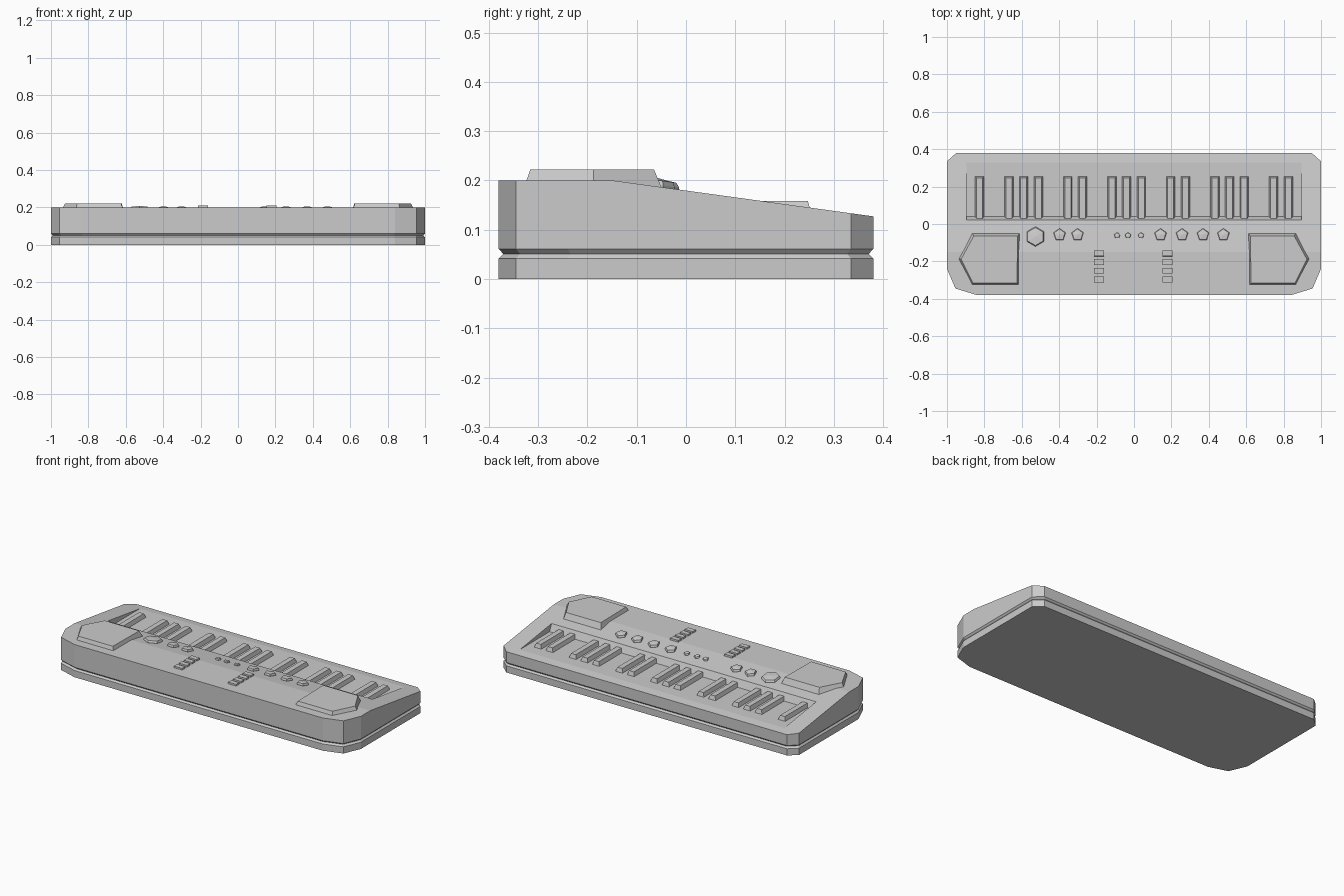
import bpy, bmesh, math

if "Cube" in bpy.data.objects:
    bpy.data.objects.remove(bpy.data.objects["Cube"])

SLOPE = 0.073 / 0.53


def deck(y):
    return 0.2 - max(0.0, y + 0.15) * SLOPE


def finish(name, bm):
    bmesh.ops.recalc_face_normals(bm, faces=bm.faces[:])
    me = bpy.data.meshes.new(name)
    bm.to_mesh(me)
    bm.free()
    ob = bpy.data.objects.new(name, me)
    bpy.context.collection.objects.link(ob)
    return ob


def loft(bm, rings, cap_top=True):
    """Join point rings with quads, capping the ends."""
    loops = [[bm.verts.new(p) for p in r] for r in rings]
    n = len(loops[0])
    for a, b in zip(loops, loops[1:]):
        for i in range(n):
            j = (i + 1) % n
            bm.faces.new((a[i], a[j], b[j], b[i]))
    bm.faces.new(loops[0])
    if cap_top:
        bm.faces.new(loops[-1])
    return loops


def block(name, x, y0, y1, w, z0, z1, t):
    """Box with its top edges pulled in by t."""
    def ring(z, d):
        h = w / 2 - d
        return [(x - h, y0 + d, z), (x + h, y0 + d, z),
                (x + h, y1 - d, z), (x - h, y1 - d, z)]
    bm = bmesh.new()
    loft(bm, [ring(z0, 0), ring(z1, t)])
    return finish(name, bm)


# Case: chamfered outline with a V groove, flat front deck and sloped rear deck
half = [(0.84, -0.38), (0.955, -0.345), (1, -0.24), (1, -0.15), (1, 0.335), (0.95, 0.38)]
outline = half + [(-x, y) for x, y in reversed(half)]


def case_ring(z, d=0.0):
    return [(x * (1 - d), y * (1 - d / 0.38), z) for x, y in outline]


bm = bmesh.new()
top = [(x, y, deck(y)) for x, y in outline]
loops = loft(bm, [case_ring(0), case_ring(0.041), case_ring(0.051, 0.009),
                  case_ring(0.061), top], cap_top=False)
t = loops[-1]
bm.faces.new(t[0:4] + t[8:12])
bm.faces.new(t[3:9])
case = finish("case", bm)

# Key bed recess with a level floor
profile = [(0.04, 0.134), (0.35, 0.134), (0.35, 0.24), (-0.009, 0.24)]
bm = bmesh.new()
loft(bm, [[(x, y, z) for y, z in profile] for x in (-0.895, 0.895)])
cutter = finish("key_bed_cutter", bm)
cutter.hide_render = True
cutter.hide_viewport = True
cutter.display_type = 'WIRE'
mod = case.modifiers.new("key_bed", 'BOOLEAN')
mod.operation = 'DIFFERENCE'
mod.solver = 'EXACT'
mod.object = cutter

# Raised black keys in groups of two and three
for k in (0, 2, 3, 4, 6, 7, 9, 10, 11, 13, 14, 16, 17, 18, 20, 21):
    block("black_key", -0.8255 + k * 0.0786, 0.018, 0.256, 0.05, 0.13, 0.158, 0.009)

# Speaker panels with a pointed outer end
lower = [(0.615, -0.325), (0.865, -0.325), (0.938, -0.187), (0.865, -0.048), (0.61, -0.048)]
upper = [(0.626, -0.316), (0.86, -0.316), (0.924, -0.188), (0.857, -0.065), (0.622, -0.065)]
for s, side in ((-1, "left"), (1, "right")):
    bm = bmesh.new()
    loft(bm, [[(s * x, y, deck(y) - 0.004) for x, y in lower],
              [(s * x, y, 0.222) for x, y in upper]])
    finish(side + "_speaker", bm)


# Knobs: low-sided discs with a slight peak, tilted with the deck
def knob(name, x, y, r, n, h):
    bm = bmesh.new()

    def ring(rad, dz):
        pts = []
        for i in range(n):
            a = math.pi / 2 + math.tau * i / n
            py = y + rad * math.sin(a)
            pts.append((x + rad * math.cos(a), py, 0.2 - (py + 0.15) * SLOPE + dz))
        return pts
    loops = loft(bm, [ring(r, -0.008), ring(r, h * 0.3), ring(r * 0.9, h)], cap_top=False)
    peak = bm.verts.new((x, y, deck(y) + h * 1.35))
    rim = loops[-1]
    for i in range(n):
        bm.faces.new((rim[i], rim[(i + 1) % n], peak))
    finish(name, bm)


knob("volume_knob", -0.527, -0.067, 0.053, 6, 0.013)
for x in (-0.398, -0.302, 0.142, 0.257, 0.369, 0.478):
    knob("control_knob", x, -0.057, 0.034, 5, 0.013)
for x in (-0.09, -0.032, 0.037):
    knob("small_knob", x, -0.062, 0.017, 5, 0.009)

# Two columns of push buttons
for x in (-0.187, 0.179):
    for y in (-0.157, -0.203, -0.25, -0.297):
        block("button", x, y - 0.016, y + 0.016, 0.056, 0.19, 0.21, 0.001)
